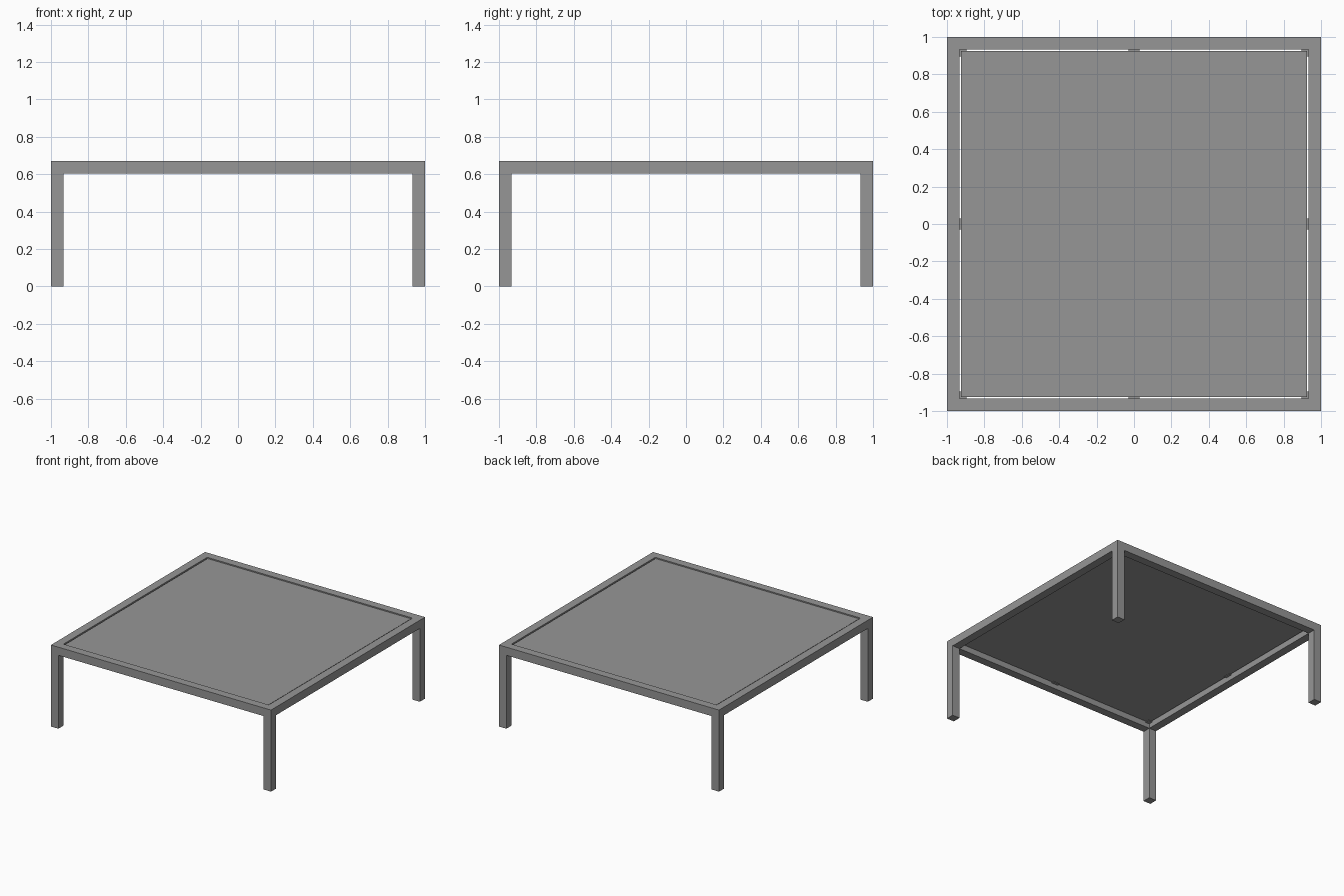
import bpy

if "Cube" in bpy.data.objects:
    bpy.data.objects.remove(bpy.data.objects["Cube"])

H, T = 0.67, 0.067      # table height, square bar size
IN = 1 - T              # inner edge of the frame
GAP = 0.008             # slot around the panel
PANEL_TOP, PANEL_T = 0.665, 0.02

grey = bpy.data.materials.new("dark_grey")
grey.diffuse_color = (0.305, 0.305, 0.305, 1)
grey.use_nodes = True
grey.node_tree.nodes["Principled BSDF"].inputs["Base Color"].default_value = grey.diffuse_color


def box(name, x, y, z):
    """Axis-aligned box from (min, max) ranges."""
    bpy.ops.mesh.primitive_cube_add(size=1, location=[(a + b) / 2 for a, b in (x, y, z)])
    ob = bpy.context.object
    ob.name = name
    ob.scale = [b - a for a, b in (x, y, z)]
    bpy.ops.object.transform_apply(location=True, rotation=False, scale=True)
    ob.data.materials.append(grey)
    return ob


def span(s, a, b):
    return tuple(sorted((s * a, s * b)))


# Legs run from the floor to the underside of the frame
for sx, nx in ((-1, "left"), (1, "right")):
    for sy, ny in ((-1, "front"), (1, "back")):
        box(f"{ny}_{nx}_leg", span(sx, IN, 1), span(sy, IN, 1), (0, H - T))

# Square frame of four rails
for s, nx, ny in ((-1, "left", "front"), (1, "right", "back")):
    box(f"{nx}_rail", span(s, IN, 1), (-IN, IN), (H - T, H))
    box(f"{ny}_rail", (-1, 1), span(s, IN, 1), (H - T, H))

# Table top panel, set inside the frame with a narrow slot
P = IN - GAP
pz = PANEL_TOP - PANEL_T
box("top_panel", (-P, P), (-P, P), (pz, PANEL_TOP))

# Small support tabs under the panel: mid-rail and corners
tz = (pz - 0.004, pz)
for s in (-1, 1):
    box("side_support_tab", span(s, 0.91, IN), (-0.03, 0.03), tz)
    box("end_support_tab", (-0.03, 0.03), span(s, 0.91, IN), tz)
    for t in (-1, 1):
        box("corner_support_tab", span(s, 0.895, IN), span(t, 0.895, IN), tz)
